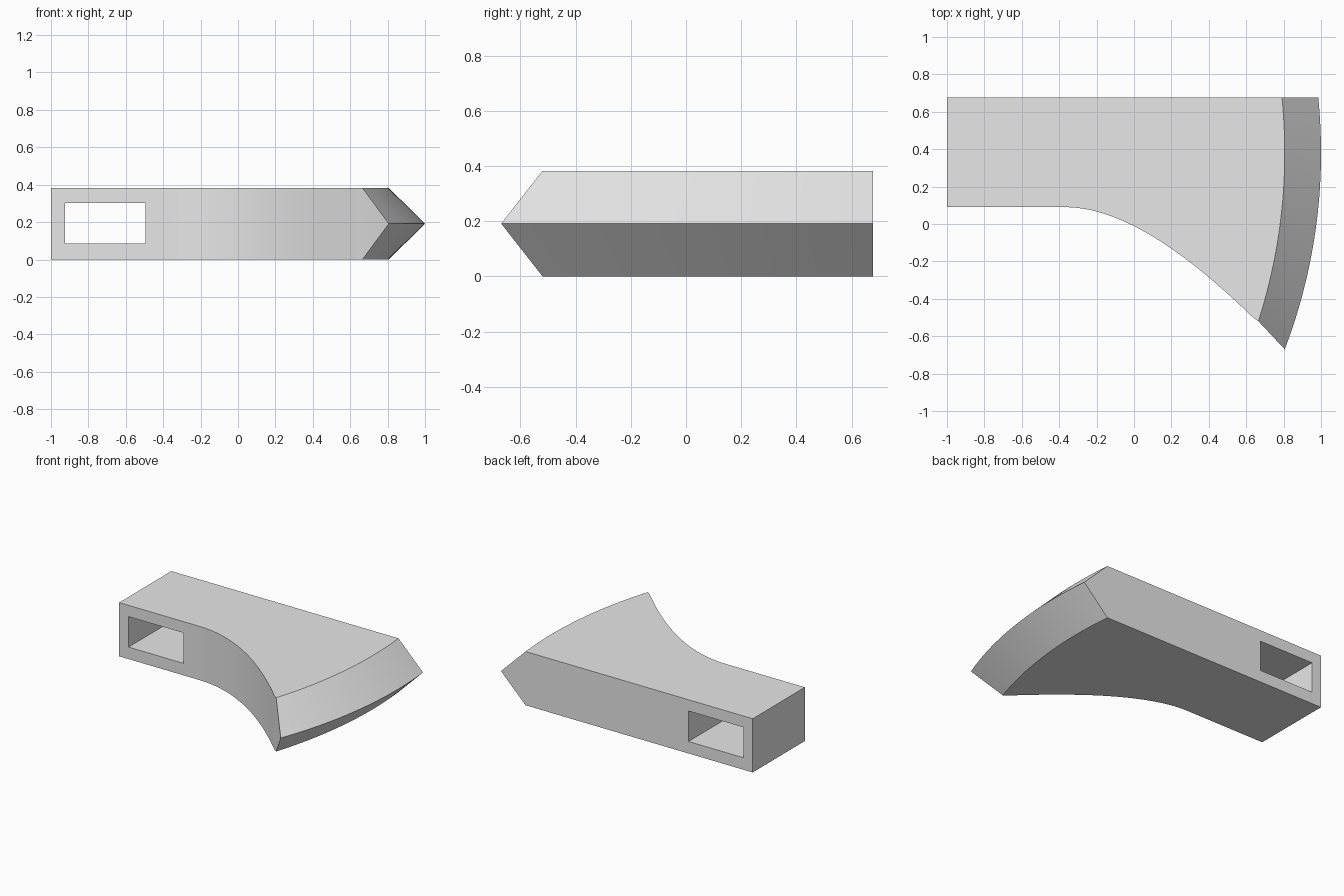
import bpy, bmesh, math
from mathutils import Vector
from mathutils.geometry import interpolate_bezier

if "Cube" in bpy.data.objects:
    bpy.data.objects.remove(bpy.data.objects["Cube"], do_unlink=True)

HEIGHT, BACK, FRONT = 0.383, 0.677, 0.09
RADIUS, ARC_Y, BEVEL = 2.94, 0.38, 0.194

steel = bpy.data.materials.new("plain grey steel")
steel.use_nodes = True
grey = (0.8, 0.8, 0.8, 1)
steel.diffuse_color = grey
steel.node_tree.nodes["Principled BSDF"].inputs["Base Color"].default_value = grey


def arc_x(y):
    """Bowed line of the cutting edge."""
    return 1 - RADIUS + math.sqrt(RADIUS ** 2 - (y - ARC_Y) ** 2)


# Curved underside sweeping from the socket to the cutting tip
tip = Vector((arc_x(-0.67), -0.67, 0))
sweep = interpolate_bezier(Vector((-0.37, FRONT, 0)), Vector((0, FRONT, 0)),
                           Vector((0.42, -0.27, 0)), tip, 49)
sweep = [p for p in sweep if p.x < arc_x(p.y) - BEVEL - 0.01]
corner = Vector((arc_x(-0.52) - BEVEL, -0.52, 0))
belly = [Vector((-1, FRONT, 0))] + sweep + [corner]

bm = bmesh.new()


def verts(points, z):
    return [bm.verts.new((p.x, p.y, z)) for p in points]


def arc(y0, inset, count=24):
    ys = [y0 + (BACK - y0) * i / count for i in range(count + 1)]
    return [Vector((arc_x(y) - inset, y, 0)) for y in ys]


# Cheeks: flat top and bottom outlines
edge = verts(arc(tip.y, 0), HEIGHT / 2)
levels = []
for z in (0, HEIGHT):
    under = verts(belly, z)
    shoulder = [under[-1]] + verts(arc(corner.y, BEVEL)[1:], z)
    rear = verts([Vector((-1, BACK, 0))], z)[0]
    bm.faces.new(under + shoulder[1:] + [rear])
    # Bevel from the cheek to the cutting edge
    for i in range(len(edge) - 1):
        bm.faces.new((shoulder[i], edge[i], edge[i + 1], shoulder[i + 1]))
    levels.append((under, shoulder, rear))

# Walls: curved underside, pointed ends, back and butt
(lo_u, lo_s, lo_r), (hi_u, hi_s, hi_r) = levels
for i in range(len(lo_u) - 1):
    bm.faces.new((lo_u[i], lo_u[i + 1], hi_u[i + 1], hi_u[i]))
bm.faces.new((lo_u[-1], edge[0], hi_u[-1]))
bm.faces.new((lo_r, lo_s[-1], edge[-1], hi_s[-1], hi_r))
bm.faces.new((lo_u[0], hi_u[0], hi_r, lo_r))
bmesh.ops.recalc_face_normals(bm, faces=bm.faces)

mesh = bpy.data.meshes.new("axe_head")
bm.to_mesh(mesh)
bm.free()
mesh.materials.append(steel)
head = bpy.data.objects.new("axe_head", mesh)
bpy.context.collection.objects.link(head)

# Handle socket cut straight through
bpy.ops.mesh.primitive_cube_add(size=1, location=(-0.71, 0.38, 0.194))
cutter = bpy.context.object
cutter.name = "socket_cutter"
cutter.scale = (0.432, 1.2, 0.217)
cutter.data.materials.append(steel)
cutter.hide_render = True
socket = head.modifiers.new("socket", "BOOLEAN")
socket.operation = "DIFFERENCE"
socket.solver = "EXACT"
socket.object = cutter

bpy.ops.object.select_all(action="DESELECT")
head.select_set(True)
bpy.context.view_layer.objects.active = head
bpy.ops.object.modifier_apply(modifier=socket.name)
bpy.data.objects.remove(cutter, do_unlink=True)
bpy.ops.object.shade_smooth_by_angle(angle=math.radians(25))
